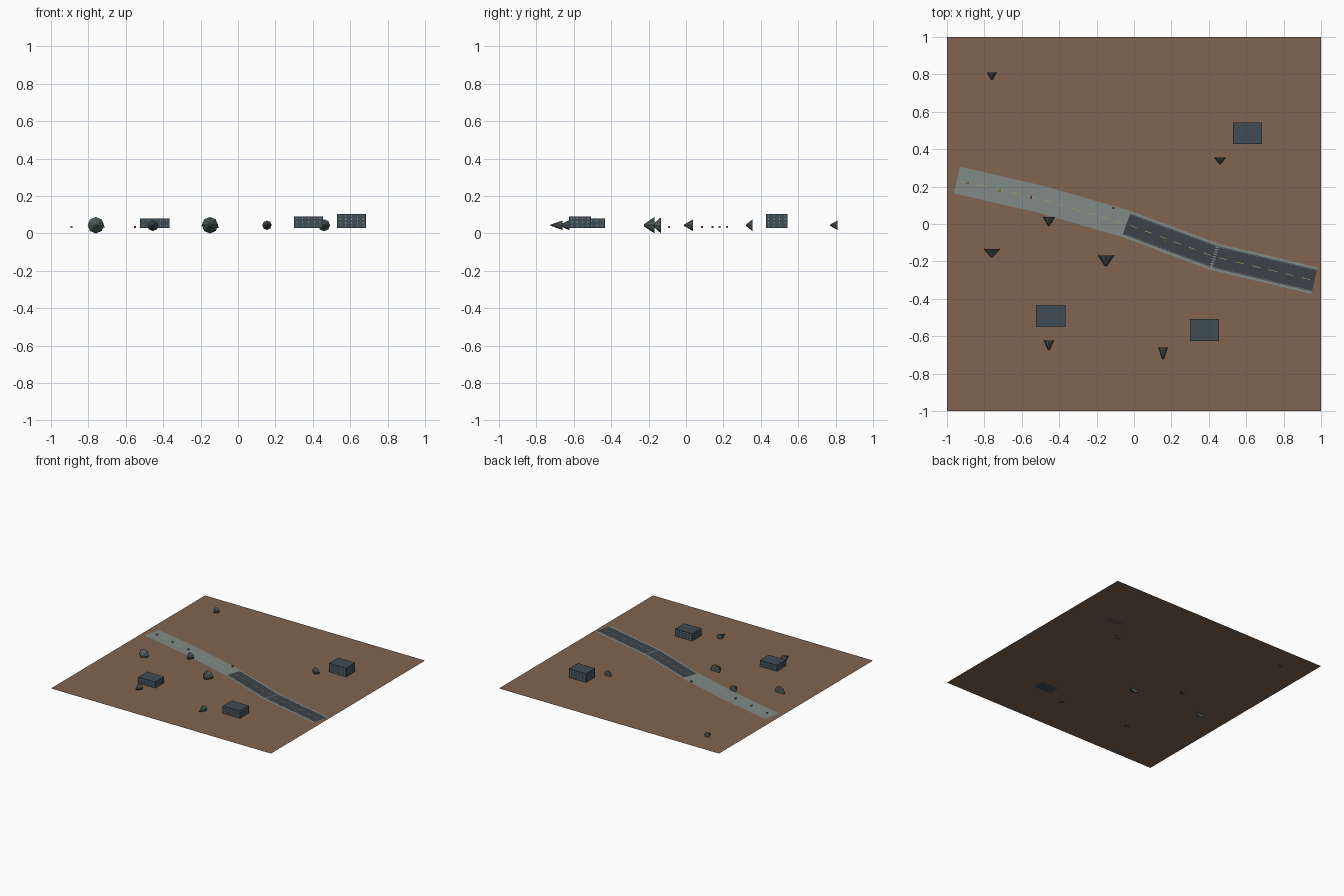
import bpy, math
from mathutils import Vector, Matrix

if "Cube" in bpy.data.objects:
    bpy.data.objects.remove(bpy.data.objects["Cube"])

GROUND = 0.03


def material(name, rgb):
    m = bpy.data.materials.new(name)
    m.diffuse_color = (*rgb, 1)
    m.use_nodes = True
    m.node_tree.nodes["Principled BSDF"].inputs["Base Color"].default_value = m.diffuse_color
    return m


BROWN = material("soil", (0.22, 0.13, 0.08))
PALE = material("pale_concrete", (0.22, 0.26, 0.25))
DARK = material("asphalt", (0.045, 0.055, 0.065))
SLATE = material("slate", (0.05, 0.075, 0.09))
GREY = material("shrub", (0.075, 0.1, 0.1))
YELLOW = material("lane_paint", (0.5, 0.36, 0.1))
GLASS = material("window", (0.2, 0.3, 0.36))
RED = material("marker_red", (0.3, 0.06, 0.03))


def mesh(name, verts, faces, mat):
    me = bpy.data.meshes.new(name)
    me.from_pydata(verts, [], faces)
    me.materials.append(mat)
    ob = bpy.data.objects.new(name, me)
    bpy.context.collection.objects.link(ob)
    return ob


def box(name, lo, hi, mat):
    bpy.ops.mesh.primitive_cube_add(size=1)
    ob = bpy.context.object
    ob.name = name
    ob.location = (Vector(lo) + Vector(hi)) / 2
    ob.scale = Vector(hi) - Vector(lo)
    ob.data.materials.append(mat)
    return ob


def along(path, i):
    """Direction across the path at point i, lengthened for the mitre."""
    a = (path[i] - path[max(i - 1, 0)]).normalized()
    b = (path[min(i + 1, len(path) - 1)] - path[i]).normalized()
    t = (a + b).normalized()
    return Vector((-t.y, t.x))


def strip(name, path, left, right, z, mat):
    verts = []
    for i, p in enumerate(path):
        n = along(path, i)
        verts += [(*(p + n * left), z), (*(p + n * right), z)]
    faces = [(2 * i, 2 * i + 1, 2 * i + 3, 2 * i + 2) for i in range(len(path) - 1)]
    return mesh(name, verts, faces, mat)


# Ground sheet
mesh("ground", [(-1, -1, GROUND), (1, -1, GROUND), (1, 1, GROUND), (-1, 1, GROUND)],
     [(0, 1, 2, 3)], BROWN)

# Road bed, asphalt and edge lines
path = [Vector(p) for p in ((-0.947, 0.235), (-0.5, 0.133), (-0.04, 0.0),
                            (0.43, -0.175), (0.965, -0.303))]
strip("road_bed", path, 0.073, -0.073, 0.0312, PALE)
strip("asphalt_middle", path[2:4], 0.060, -0.060, 0.032, DARK)
strip("asphalt_right", path[3:], 0.060, -0.060, 0.032, DARK)
for side in (1, -1):
    strip("edge_line", path[2:], side * 0.056 + 0.001, side * 0.056 - 0.001, 0.0325, PALE)

# Dashed centre line
for a, b in zip(path, path[1:]):
    n = max(1, round((b - a).length / 0.085))
    for k in range(n):
        p, q = a.lerp(b, (k + 0.25) / n), a.lerp(b, (k + 0.75) / n)
        strip("centre_dash", [p, q], 0.0015, -0.0015, 0.0328, YELLOW)

# Crossing stripes at the right-hand bend
d = (path[4] - path[2]).normalized()
n = Vector((-d.y, d.x))
for k in range(-4, 5):
    c = path[3] + n * k * 0.013
    strip("crossing_stripe", [c - d * 0.009, c + d * 0.009], 0.003, -0.003, 0.0328, PALE)

# Small roadside markers
for x, y, m in ((-0.11, 0.085, RED), (0.165, -0.09, YELLOW), (-0.89, 0.22, YELLOW),
                (-0.72, 0.18, YELLOW), (-0.55, 0.142, RED)):
    box("marker", (x - 0.005, y - 0.005, GROUND), (x + 0.005, y + 0.005, 0.041), m)

# Block buildings with window rows on all four sides
W, D = 0.156, 0.117
for cx, cy, top in ((-0.445, -0.492, 0.08), (0.377, -0.567, 0.09), (0.607, 0.485, 0.103)):
    box("building", (cx - W / 2, cy - D / 2, GROUND), (cx + W / 2, cy + D / 2, top), SLATE)
    verts, faces = [], []
    rows = round((top - GROUND) / 0.02)
    for turn in range(4):
        rot = Matrix.Rotation(turn * math.pi / 2, 3, 'Z')
        wide, deep = (W, D) if turn % 2 == 0 else (D, W)
        cols = 5 if turn % 2 == 0 else 4
        for c in range(cols):
            for r in range(rows):
                u = (c + 0.5) / cols * wide - wide / 2
                v = GROUND + (r + 0.5) / rows * (top - GROUND)
                s = len(verts)
                for du, dv in ((-1, -1), (1, -1), (1, 1), (-1, 1)):
                    p = rot @ Vector((u + du * 0.003, -deep / 2 - 0.0006, v + dv * 0.003))
                    verts.append((p.x + cx, p.y + cy, p.z))
                faces.append((s, s + 1, s + 2, s + 3))
    mesh("windows", verts, faces, GLASS)

# Eight-sided cone shrubs lying along y, narrow end to the front
for x, back, tip, r in ((-0.76, 0.81, 0.77, 0.025), (0.46, 0.356, 0.322, 0.032),
                        (-0.455, 0.037, -0.01, 0.031), (-0.76, -0.133, -0.177, 0.044),
                        (-0.15, -0.168, -0.225, 0.044), (-0.455, -0.623, -0.675, 0.027),
                        (0.155, -0.66, -0.725, 0.025)):
    bpy.ops.mesh.primitive_cone_add(vertices=8, radius1=r, radius2=r * 0.12,
                                    depth=back - tip, location=(x, (back + tip) / 2, 0.044),
                                    rotation=(math.pi / 2, 0, 0))
    ob = bpy.context.object
    ob.name = "shrub"
    ob.data.materials.append(GREY)
